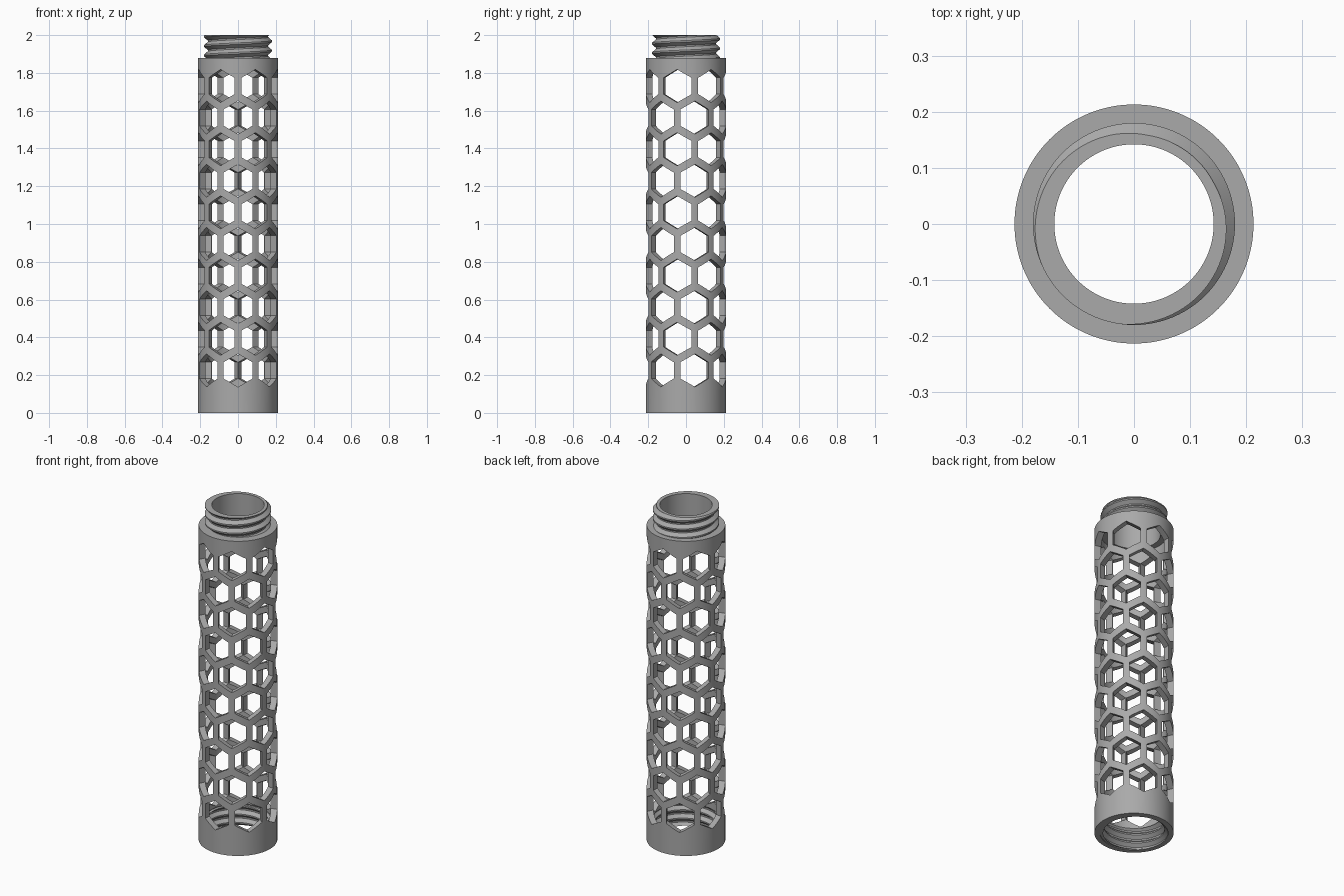
import bpy, bmesh
from math import pi, sin, cos, tau
from mathutils import Matrix, Vector

cube = bpy.data.objects.get("Cube")
if cube:
    bpy.data.objects.remove(cube, do_unlink=True)

OUTER, INNER, BORE = 0.213, 0.177, 0.142
BODY_TOP, TOP = 1.88, 2.0
SEGMENTS = 128

metal = bpy.data.materials.new("plain grey")
metal.use_nodes = True
grey = (0.40, 0.40, 0.40, 1)
metal.diffuse_color = grey
metal.node_tree.nodes["Principled BSDF"].inputs["Base Color"].default_value = grey


def make_object(name, bm):
    bmesh.ops.recalc_face_normals(bm, faces=bm.faces)
    mesh = bpy.data.meshes.new(name)
    bm.to_mesh(mesh)
    bm.free()
    mesh.materials.append(metal)
    obj = bpy.data.objects.new(name, mesh)
    bpy.context.collection.objects.link(obj)
    return obj


def smooth(obj):
    bpy.ops.object.select_all(action="DESELECT")
    bpy.context.view_layer.objects.active = obj
    obj.select_set(True)
    bpy.ops.object.shade_smooth_by_angle(angle=pi / 7)


def sweep(bm, rings, closed):
    """Skin a list of equal closed vertex rings."""
    count = len(rings[0])
    for i in range(len(rings) if closed else len(rings) - 1):
        a, b = rings[i], rings[(i + 1) % len(rings)]
        for j in range(count):
            k = (j + 1) % count
            bm.faces.new((a[j], a[k], b[k], b[j]))


def lathe(name, profile):
    bm = bmesh.new()
    rings = []
    for i in range(SEGMENTS):
        a = tau * i / SEGMENTS
        rings.append([bm.verts.new((r * cos(a), r * sin(a), z)) for r, z in profile])
    sweep(bm, rings, True)
    return make_object(name, bm)


def thread(name, root, crest, low, high, pitch=0.05, phase=0.0):
    """Helical ridge trimmed flat at both ends."""
    section = [(root, -0.023), (crest, -0.004), (crest, 0.004), (root, 0.023)]
    bm = bmesh.new()
    steps = 96
    turns = int((high - low) / pitch) + 3
    rings = []
    for i in range(turns * steps + 1):
        a = tau * i / steps + phase
        z0 = low - pitch + pitch * i / steps
        rings.append([bm.verts.new((r * cos(a), r * sin(a), z0 + z)) for r, z in section])
    sweep(bm, rings, False)
    bm.faces.new(rings[0])
    bm.faces.new(rings[-1])
    for z, normal in ((low, (0, 0, -1)), (high, (0, 0, 1))):
        cut = bmesh.ops.bisect_plane(
            bm, geom=bm.verts[:] + bm.edges[:] + bm.faces[:],
            plane_co=(0, 0, z), plane_no=normal, clear_outer=True)
        rim = [e for e in cut["geom_cut"] if isinstance(e, bmesh.types.BMEdge)]
        bmesh.ops.holes_fill(bm, edges=rim, sides=0)
    obj = make_object(name, bm)
    smooth(obj)
    return obj


# Tube body with its neck and stepped bore
body = lathe("perforated_tube", [
    (OUTER, 0), (OUTER, BODY_TOP), (0.16, BODY_TOP), (0.16, TOP),
    (BORE, TOP), (BORE, 1.85), (INNER, 1.85), (INNER, 0.13),
    (0.184, 0.12), (0.184, 0)])

# Staggered rows of radial hexagonal cutters
HOLES, ROWS, HOLE_RADIUS = 7, 10, 0.0875
FIRST_ROW, ROW_STEP = 0.225, 0.1673
bm = bmesh.new()
for row in range(ROWS):
    for i in range(HOLES):
        angle = -pi / 2 + tau * (i + 0.5 * (row % 2)) / HOLES
        out = Vector((cos(angle), sin(angle), 0))
        side = Vector((-sin(angle), cos(angle), 0))
        ends = []
        for reach in (0.1585, 0.26):
            centre = out * reach + Vector((0, 0, FIRST_ROW + ROW_STEP * row))
            ends.append([bm.verts.new(
                centre + HOLE_RADIUS * (side * sin(pi * k / 3) + Vector((0, 0, cos(pi * k / 3)))))
                for k in range(6)])
        sweep(bm, ends, False)
        for end in ends:
            bm.faces.new(end)
cutter = make_object("hexagon_cutter", bm)

cut = body.modifiers.new("hexagon holes", "BOOLEAN")
cut.operation = "DIFFERENCE"
cut.solver = "EXACT"
cut.object = cutter
bpy.context.view_layer.objects.active = body
body.select_set(True)
bpy.ops.object.modifier_apply(modifier=cut.name)
bpy.data.objects.remove(cutter, do_unlink=True)
smooth(body)

# Male thread on the neck and female thread in the base
thread("neck_thread", 0.158, 0.18, BODY_TOP, TOP, phase=pi / 2)
thread("base_thread", 0.187, 0.164, 0.004, 0.125)
